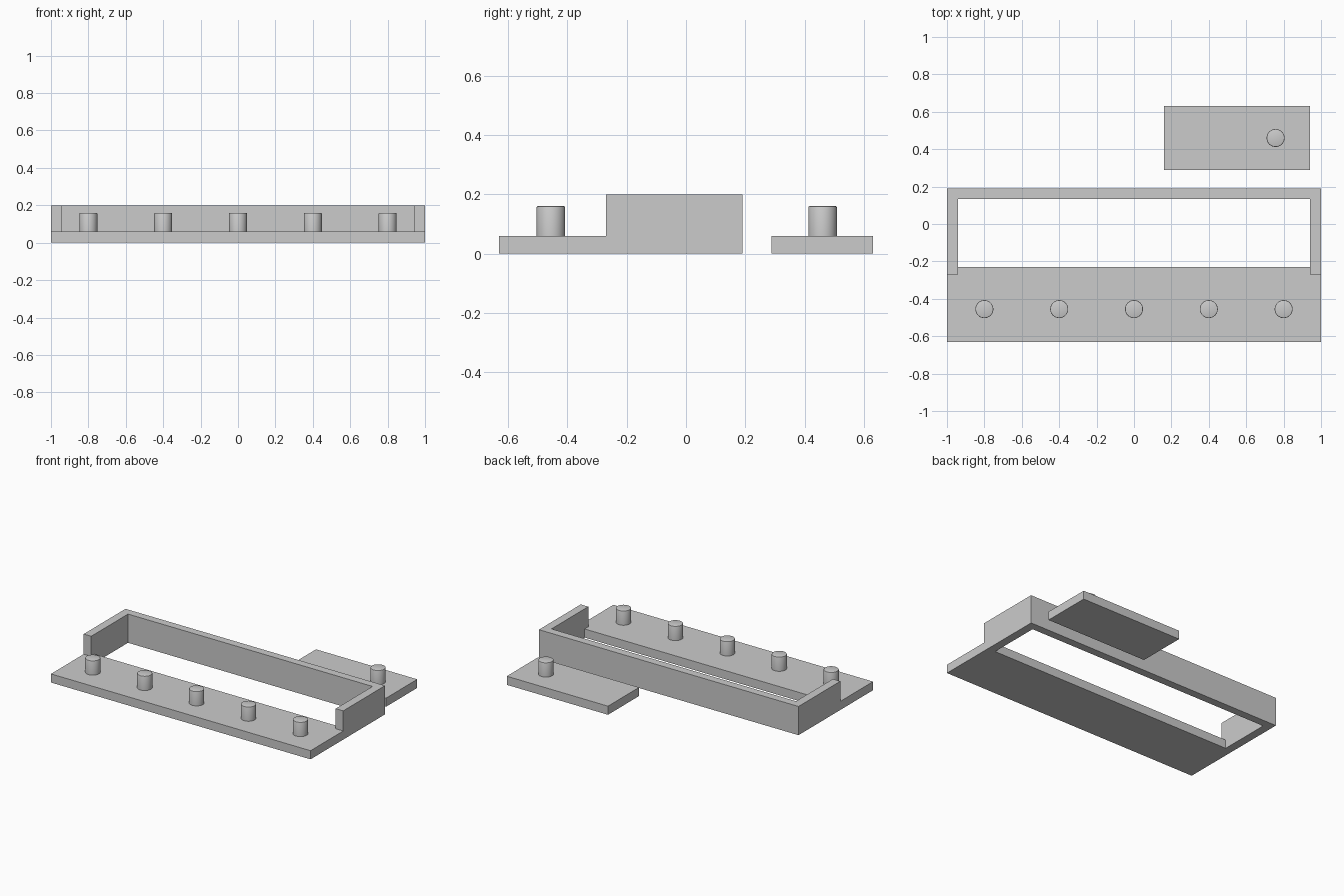
import bpy
import bmesh
from mathutils import Matrix

cube = bpy.data.objects.get("Cube")
if cube:
    bpy.data.objects.remove(cube, do_unlink=True)

grey = bpy.data.materials.new("plain grey")
grey.use_nodes = True
colour = (0.6, 0.6, 0.6, 1)
grey.diffuse_color = colour
grey.node_tree.nodes["Principled BSDF"].inputs["Base Color"].default_value = colour

BASE = 0.06      # plate thickness
WALL = 0.2       # wall height
PEG_TOP = 0.16


def finish(name, bm):
    bmesh.ops.recalc_face_normals(bm, faces=bm.faces)
    mesh = bpy.data.meshes.new(name)
    bm.to_mesh(mesh)
    bm.free()
    mesh.materials.append(grey)
    obj = bpy.data.objects.new(name, mesh)
    bpy.context.collection.objects.link(obj)
    return obj


def prism(name, outline, height):
    """Extrude a flat outline upward from the ground."""
    bm = bmesh.new()
    face = bm.faces.new([bm.verts.new((x, y, 0)) for x, y in outline])
    top = bmesh.ops.extrude_face_region(bm, geom=[face])["geom"]
    bmesh.ops.translate(bm, vec=(0, 0, height),
                        verts=[v for v in top if isinstance(v, bmesh.types.BMVert)])
    return finish(name, bm)


def rectangle(x0, x1, y0, y1):
    return [(x0, y0), (x1, y0), (x1, y1), (x0, y1)]


def peg(name, x, y):
    bm = bmesh.new()
    bmesh.ops.create_cone(bm, cap_ends=True, segments=48, radius1=0.048, radius2=0.048,
                          depth=PEG_TOP - BASE,
                          matrix=Matrix.Translation((x, y, (BASE + PEG_TOP) / 2)))
    # softened top rim
    rim = [e for e in bm.edges if all(v.co.z > PEG_TOP - 0.001 for v in e.verts)]
    bmesh.ops.bevel(bm, geom=rim, offset=0.004, segments=2, profile=0.5, affect='EDGES')
    obj = finish(name, bm)
    bpy.ops.object.select_all(action='DESELECT')
    obj.select_set(True)
    bpy.context.view_layer.objects.active = obj
    bpy.ops.object.shade_smooth_by_angle()


# Front plate joined with the U-shaped wall
front = prism("front_plate_and_wall", rectangle(-1, 1, -0.63, -0.23), BASE)
inner = 0.942
wall = prism("wall_helper",
             [(-1, -0.27), (-inner, -0.27), (-inner, 0.135), (inner, 0.135),
              (inner, -0.27), (1, -0.27), (1, 0.19), (-1, 0.19)], WALL)
union = front.modifiers.new("join wall", 'BOOLEAN')
union.operation = 'UNION'
union.solver = 'EXACT'
union.object = wall
bpy.context.view_layer.objects.active = front
bpy.ops.object.modifier_apply(modifier=union.name)
bpy.data.objects.remove(wall, do_unlink=True)

# Row of pegs on the front plate
for i in range(5):
    peg(f"front_peg_{i + 1}", -0.8 + 0.4 * i, -0.455)

# Separate small plate behind, with one peg
prism("back_plate", rectangle(0.16, 0.94, 0.288, 0.63), BASE)
peg("back_peg", 0.757, 0.46)
